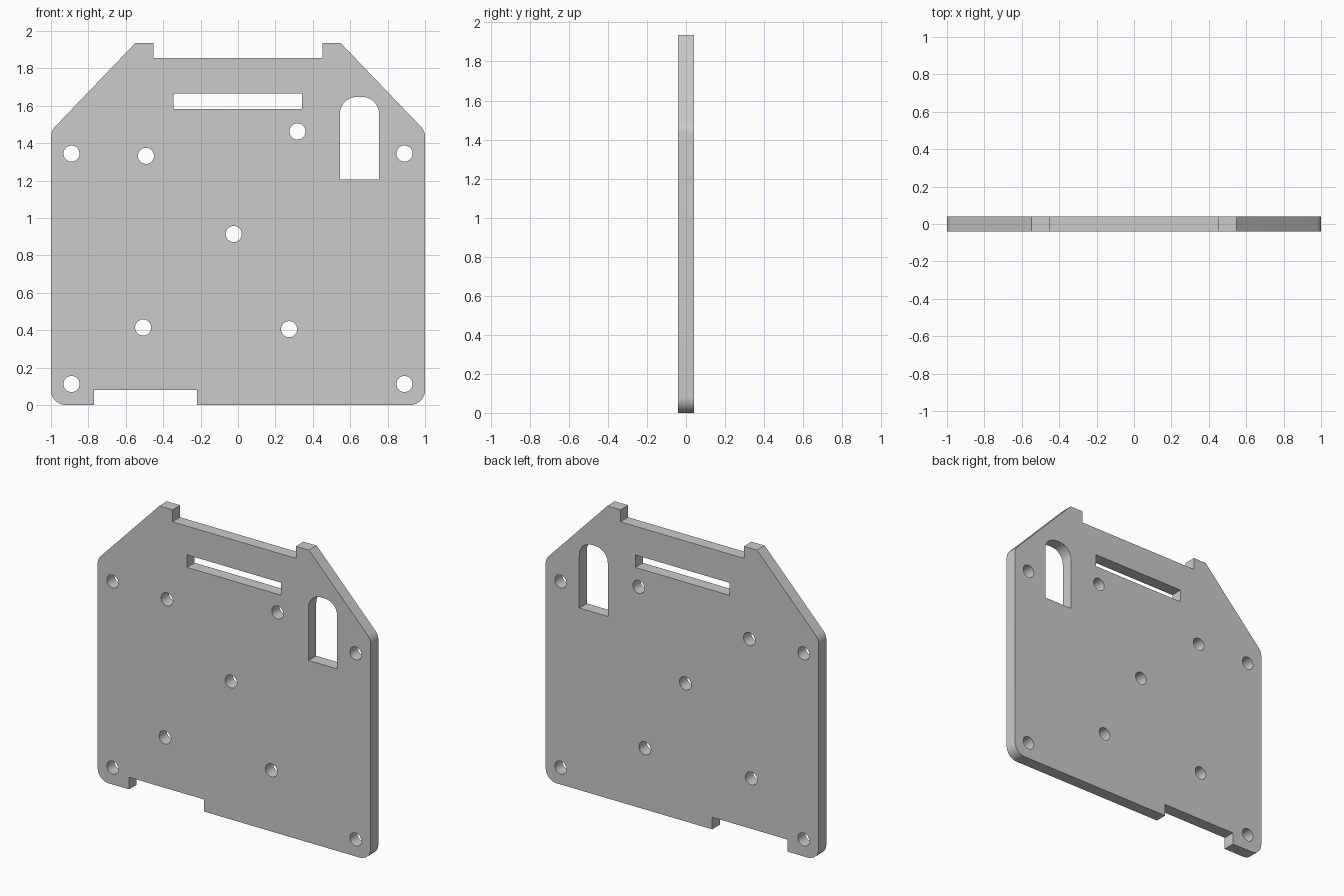
import bpy
import bmesh
from math import cos, sin, tan, pi, radians
from mathutils import Matrix, Vector

THICKNESS = 0.08
HOLE_RADIUS = 0.043

if "Cube" in bpy.data.objects:
    bpy.data.objects.remove(bpy.data.objects["Cube"], do_unlink=True)


def rounded(corners, steps=10):
    """Turn (x, z, radius) corners into a closed path with filleted corners."""
    path = []
    for i, (x, z, radius) in enumerate(corners):
        here = Vector((x, z))
        if radius == 0:
            path.append(here)
            continue
        to_prev = (Vector(corners[i - 1][:2]) - here).normalized()
        to_next = (Vector(corners[(i + 1) % len(corners)][:2]) - here).normalized()
        half = to_prev.angle(to_next) / 2
        bisector = (to_prev + to_next).normalized()
        centre = here + bisector * (radius / sin(half))
        start = here + to_prev * (radius / tan(half)) - centre
        end = here + to_next * (radius / tan(half)) - centre
        sweep = start.angle_signed(end)
        for s in range(steps + 1):
            a = -sweep * s / steps
            path.append(centre + Matrix.Rotation(a, 2) @ start)
    return path


def circle(x, z, radius, steps=40):
    return [Vector((x + radius * cos(2 * pi * s / steps),
                    z + radius * sin(2 * pi * s / steps))) for s in range(steps)]


def rectangle(x0, x1, z0, z1, top_radius=0):
    return rounded([(x0, z0, 0), (x1, z0, 0), (x1, z1, top_radius), (x0, z1, top_radius)])


def plate(name, loops, thickness):
    """Fill an outline with openings and extrude it, standing upright."""
    curve = bpy.data.curves.new(name, "CURVE")
    curve.dimensions = "2D"
    curve.fill_mode = "BOTH"
    curve.extrude = thickness / 2
    for loop in loops:
        spline = curve.splines.new("POLY")
        spline.points.add(len(loop) - 1)
        for point, co in zip(spline.points, loop):
            point.co = (co.x, co.y, 0, 1)
        spline.use_cyclic_u = True
    obj = bpy.data.objects.new(name, curve)
    bpy.context.collection.objects.link(obj)
    bpy.ops.object.select_all(action="DESELECT")
    obj.select_set(True)
    bpy.context.view_layer.objects.active = obj
    bpy.ops.object.convert(target="MESH")
    obj = bpy.context.object

    bm = bmesh.new()
    bm.from_mesh(obj.data)
    bmesh.ops.remove_doubles(bm, verts=bm.verts, dist=0.0001)
    bm.transform(Matrix.Rotation(radians(90), 4, "X"))
    bmesh.ops.recalc_face_normals(bm, faces=bm.faces)
    bm.to_mesh(obj.data)
    bm.free()
    bpy.ops.object.shade_smooth_by_angle(angle=radians(30))
    return obj


# Outline: rounded lower corners, bottom notch, sloped shoulders and two top tabs
outline = rounded([
    (-1, 0, 0.08), (-0.77, 0, 0), (-0.77, 0.08, 0), (-0.22, 0.08, 0), (-0.22, 0, 0),
    (1, 0, 0.08), (1, 1.465, 0.08), (0.548, 1.936, 0), (0.452, 1.936, 0),
    (0.452, 1.856, 0), (-0.452, 1.856, 0), (-0.452, 1.936, 0), (-0.548, 1.936, 0),
    (-1, 1.465, 0.08),
])

# Openings: long slot and round-topped window
slot = rectangle(-0.345, 0.343, 1.583, 1.666)
window = rectangle(0.545, 0.754, 1.205, 1.647, top_radius=0.09)

# Holes: four at the corners, five spread over the face
centres = [(side * 0.89, z) for side in (-1, 1) for z in (0.112, 1.344)]
centres += [(-0.492, 1.332), (0.318, 1.462), (-0.023, 0.914), (-0.507, 0.414), (0.273, 0.405)]
holes = [circle(x, z, HOLE_RADIUS) for x, z in centres]

plate("mounting_plate", [outline, slot, window] + holes, THICKNESS)
